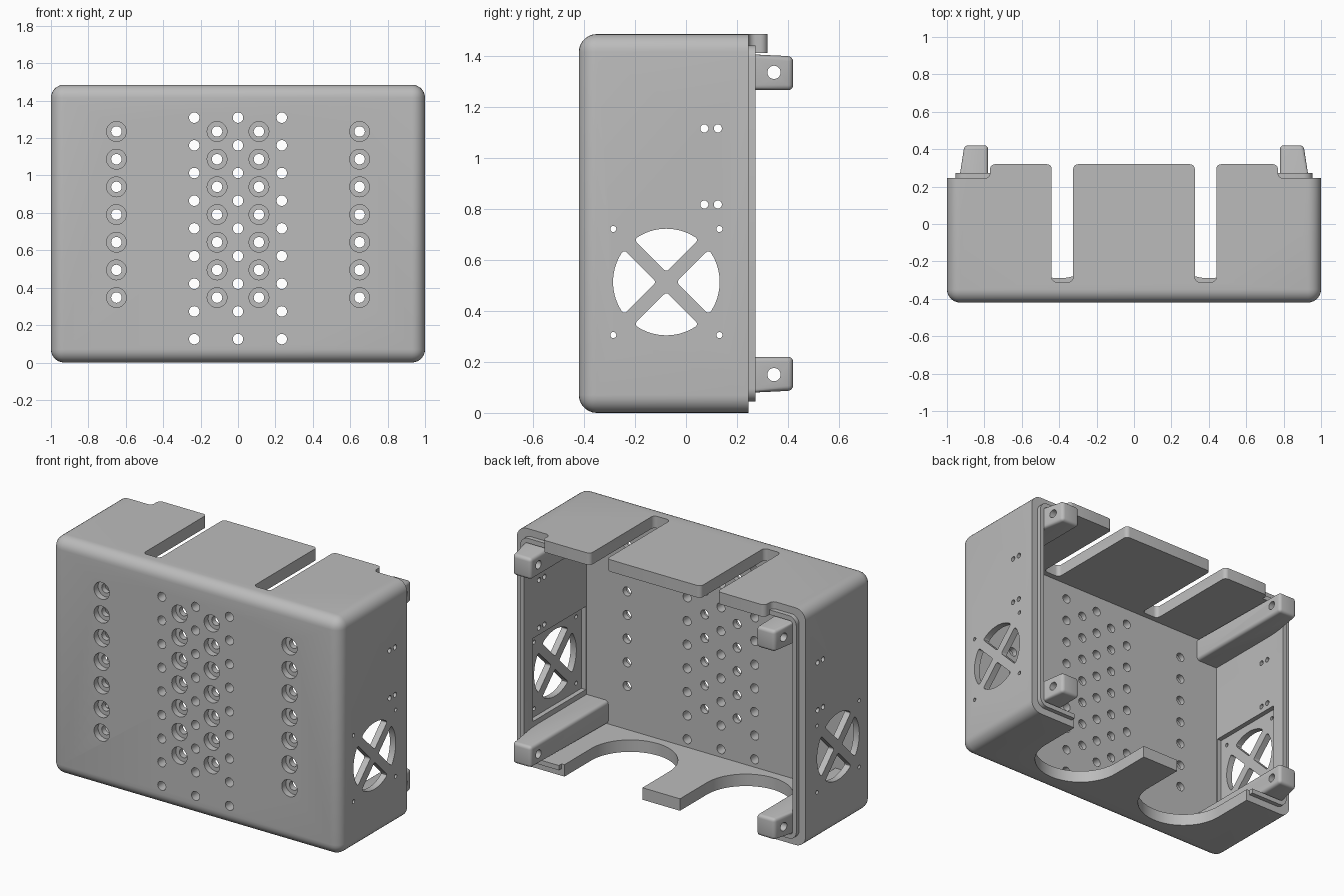
import bpy, bmesh, math
from mathutils import Vector

if "Cube" in bpy.data.objects:
    bpy.data.objects.remove(bpy.data.objects["Cube"], do_unlink=True)

H = 1.485           # overall height
FAN = (-0.077, 0.513)  # fan centre (y, z)

grey = bpy.data.materials.new("plain grey")
grey.use_nodes = True
grey.diffuse_color = (0.5, 0.5, 0.5, 1)
grey.node_tree.nodes["Principled BSDF"].inputs["Base Color"].default_value = (0.5, 0.5, 0.5, 1)


def circle(cx, cy, r, n=28):
    return [(cx + r * math.cos(2 * math.pi * i / n), cy + r * math.sin(2 * math.pi * i / n))
            for i in range(n)]


def rect(x0, x1, y0, y1):
    return [(x0, y0), (x1, y0), (x1, y1), (x0, y1)]


def rounded(pts, r, steps=5):
    """Round every sharp corner of a polygon."""
    out = []
    for i, p in enumerate(pts):
        p = Vector(p)
        a, b = Vector(pts[i - 1]) - p, Vector(pts[(i + 1) % len(pts)]) - p
        half = a.angle(b) / 2
        if half > 1.3:
            out.append(tuple(p))
            continue
        d = r / math.tan(half)
        a, b = a.normalized(), b.normalized()
        centre = p + (a + b).normalized() * r / math.sin(half)
        u, v = p + a * d - centre, p + b * d - centre
        for k in range(steps + 1):
            w = u.lerp(v, k / steps).normalized() * r
            out.append(tuple(centre + w))
    return out


def prism(bm, pts, axis, lo, hi):
    """Extrude a 2D outline along an axis into the bmesh."""
    place = {"x": lambda p, t: (t, p[0], p[1]),
             "y": lambda p, t: (p[0], t, p[1]),
             "z": lambda p, t: (p[0], p[1], t)}[axis]
    a = [bm.verts.new(place(p, lo)) for p in pts]
    b = [bm.verts.new(place(p, hi)) for p in pts]
    n = len(pts)
    faces = [bm.faces.new(a), bm.faces.new(b)]
    faces += [bm.faces.new((a[i], a[(i + 1) % n], b[(i + 1) % n], b[i])) for i in range(n)]
    bmesh.ops.recalc_face_normals(bm, faces=faces)


def finish(bm, name):
    me = bpy.data.meshes.new(name)
    bm.to_mesh(me)
    bm.free()
    me.materials.append(grey)
    ob = bpy.data.objects.new(name, me)
    bpy.context.collection.objects.link(ob)
    return ob


def activate(ob):
    bpy.ops.object.select_all(action="DESELECT")
    ob.select_set(True)
    bpy.context.view_layer.objects.active = ob


def combine(ob, operation, prisms):
    """Apply a boolean with a set of separate prisms."""
    bm = bmesh.new()
    for p in prisms:
        prism(bm, *p)
    tool = finish(bm, "tool")
    tool.hide_render = True
    mod = ob.modifiers.new("boolean", "BOOLEAN")
    mod.operation, mod.object, mod.solver = operation, tool, "EXACT"
    activate(ob)
    bpy.ops.object.modifier_apply(modifier=mod.name)
    bpy.data.objects.remove(tool, do_unlink=True)


# Housing: box with rounded front and side edges, open at the back
bm = bmesh.new()
prism(bm, rect(-1, 1, 0, H), "y", -0.42, 0.245)
edges = [e for e in bm.edges if min(v.co.y for v in e.verts) < 0]
bmesh.ops.bevel(bm, geom=edges, offset=0.07, segments=7, profile=0.5, affect="EDGES")
housing = finish(bm, "housing")

# Rim lip and top tongue
combine(housing, "UNION", [(rounded(rect(-0.955, 0.955, 0.045, 1.44), 0.05), "y", 0.1, 0.273)])
side = [(0.9, 0), (0.9, 0.2445), (0.77, 0.2445), (0.77, 0.32)]
tongue = side + [(-x, y) for x, y in reversed(side)]
combine(housing, "UNION", [(rounded(tongue, 0.028), "z", 1.4, H)])

# Cavity
combine(housing, "DIFFERENCE", [(rounded(rect(-0.93, 0.93, 0.075, 1.41), 0.02), "y", -0.345, 0.6)])

# Top slots with rounded mouths, bottom U cutouts, and lip trimmed off the floor
slots = []
for s in (-1, 1):
    slot = [(0.325, -0.31), (0.44, -0.31), (0.44, 0.3195), (0.55, 0.3195),
            (0.55, 0.5), (0.2, 0.5), (0.2, 0.3195), (0.325, 0.3195)]
    slots.append((rounded([(s * x, y) for x, y in slot], 0.025), "z", 1.3, 1.6))
    arc = [(s * 0.4 + 0.27 * math.cos(t), -0.02 + 0.27 * math.sin(t))
           for t in [math.pi * (1 + i / 32) for i in range(33)]]
    slots.append((arc + [(s * 0.4 + 0.27, 0.5), (s * 0.4 - 0.27, 0.5)], "z", -0.1, 0.2))
combine(housing, "DIFFERENCE", slots)
combine(housing, "DIFFERENCE", [(rect(-0.69, 0.69, -0.1, 0.3), "y", 0.245, 0.5)])

# Fan seats recessed into the inner side walls
seat = rect(FAN[0] - 0.26, FAN[0] + 0.26, FAN[1] - 0.26, FAN[1] + 0.26)
combine(housing, "DIFFERENCE", [(seat, "x", -0.96, 0.96)])

# Side openings: four fan sectors, fan screws and cable-tie holes
cuts = []
w, r = 0.028, 0.209
lim = math.pi / 4 - math.asin(w / r)
for q in range(4):
    mid = q * math.pi / 2
    sector = [(w * math.sqrt(2), 0)] + [
        (r * math.cos(lim * t / 8), r * math.sin(lim * t / 8)) for t in range(-8, 9)]
    sector = rounded(sector, 0.012, 4)
    c, s = math.cos(mid), math.sin(mid)
    cuts.append(([(FAN[0] + x * c - y * s, FAN[1] + x * s + y * c) for x, y in sector],
                 "x", -1.1, 1.1))
for sy in (-1, 1):
    for sz in (-1, 1):
        cuts.append((circle(FAN[0] + sy * 0.208, FAN[1] + sz * 0.208, 0.012, 16), "x", -1.1, 1.1))
for y in (0.072, 0.125):
    for z in (0.817, 1.115):
        cuts.append((circle(y, z, 0.016, 16), "x", -1.1, 1.1))
combine(housing, "DIFFERENCE", cuts)

# Front holes: plain columns and counterbored columns
screws = [(x, 0.347 + 0.148 * i) for x in (-0.65, -0.112, 0.112, 0.65) for i in range(7)]
vents = [(x, 0.125 + 0.148 * i) for x in (-0.234, 0, 0.234) for i in range(9)]
combine(housing, "DIFFERENCE", [(circle(x, z, 0.028, 24), "y", -0.5, -0.25) for x, z in screws + vents])
combine(housing, "DIFFERENCE", [(circle(x, z, 0.053), "y", -0.5, -0.38) for x, z in screws])

# Corner posts: run the full depth and end in tapered drilled tabs
bm = bmesh.new()
outline = [(0.78, -0.35), (0.93, -0.35), (0.93, 0.27), (0.907, 0.42), (0.78, 0.42)]
mid = H / 2
prism(bm, outline, "z", 0.075 - mid, 0.22 - mid)
for v in bm.verts:
    if v.co.y > 0.4 and v.co.z < 0.1 - mid:
        v.co.z += 0.013
edges = [e for e in bm.edges if max(v.co.y for v in e.verts) > 0.4]
bmesh.ops.bevel(bm, geom=edges, offset=0.02, segments=4, profile=0.5, affect="EDGES")
posts = finish(bm, "corner_posts")
combine(posts, "DIFFERENCE", [(circle(0.345, 0.15 - mid, 0.026), "x", 0.6, 1.1)])
posts.location.z = mid
mirror = posts.modifiers.new("mirror", "MIRROR")
mirror.use_axis = (True, False, True)
activate(posts)
bpy.ops.object.modifier_apply(modifier=mirror.name)

for ob in (housing, posts):
    activate(ob)
    bpy.ops.object.shade_smooth_by_angle(angle=math.radians(30))
